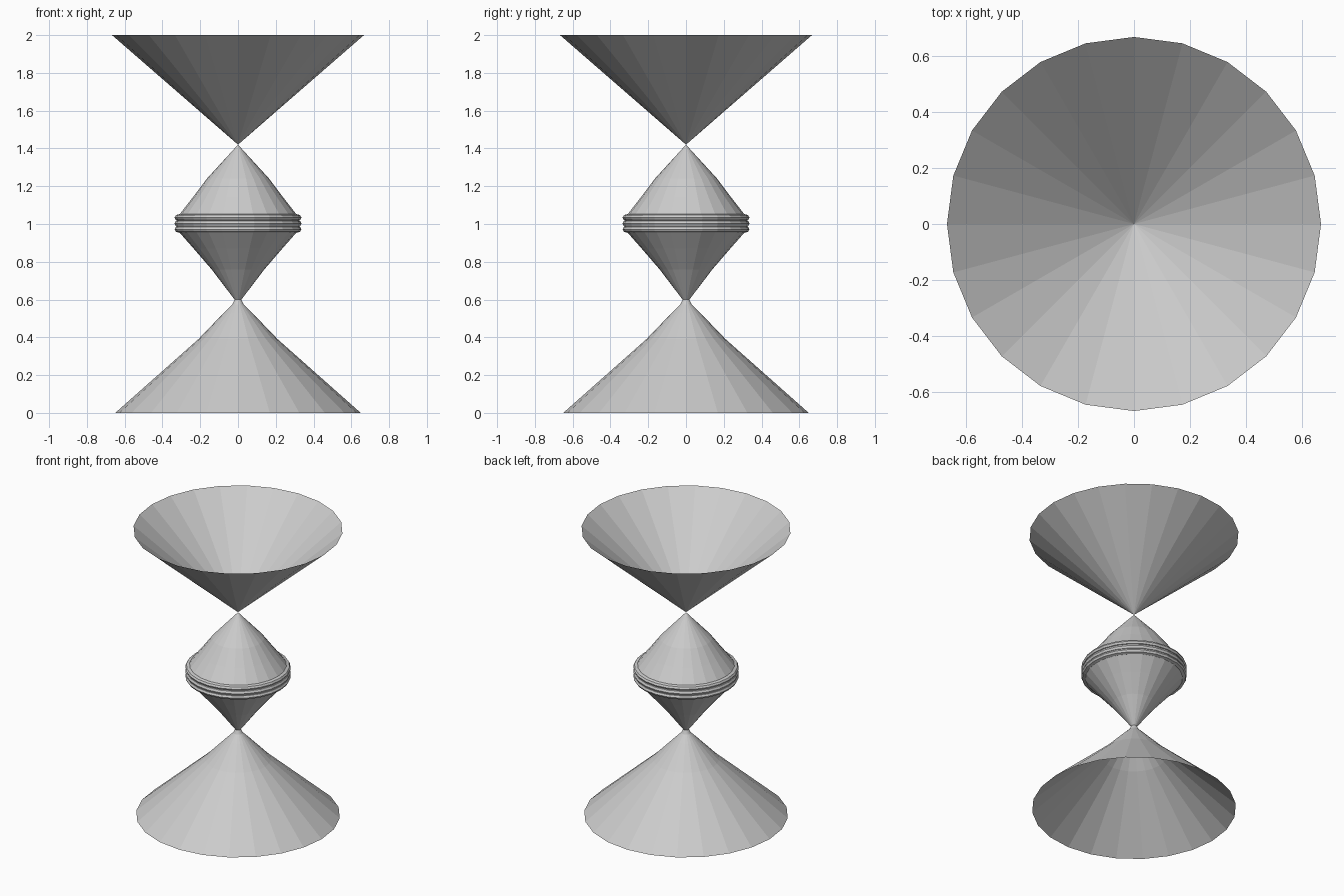
import bpy, bmesh
from math import cos, sin, pi

SIDES = 24

if "Cube" in bpy.data.objects:
    bpy.data.objects.remove(bpy.data.objects["Cube"], do_unlink=True)

grey = bpy.data.materials.new("plain_grey")
grey.use_nodes = True
colour = (0.6, 0.6, 0.6, 1)
grey.diffuse_color = colour
grey.node_tree.nodes["Principled BSDF"].inputs["Base Color"].default_value = colour


def lathe(name, profile, closed=False):
    """Spin (radius, height) points around z; listed bottom to top so faces look outward."""
    bm = bmesh.new()
    rings = []
    for r, z in profile:
        if r == 0:
            rings.append([bm.verts.new((0, 0, z))] * SIDES)
        else:
            rings.append([bm.verts.new((r * cos(2 * pi * i / SIDES), r * sin(2 * pi * i / SIDES), z))
                          for i in range(SIDES)])
    pairs = list(zip(rings, rings[1:]))
    if closed:
        pairs.append((rings[-1], rings[0]))
    for low, high in pairs:
        for i in range(SIDES):
            j = (i + 1) % SIDES
            corners = dict.fromkeys([low[i], low[j], high[j], high[i]])
            bm.faces.new(list(corners))
    mesh = bpy.data.meshes.new(name)
    bm.to_mesh(mesh)
    bm.free()
    mesh.materials.append(grey)
    obj = bpy.data.objects.new(name, mesh)
    bpy.context.collection.objects.link(obj)
    return obj


# Open flared foot, narrowing to a thin neck
lathe("base_cone", [(0.65, 0), (0.21, 0.39), (0.075, 0.53), (0.03, 0.575), (0.018, 0.6)])

# Bulging double-cone body
lathe("body", [(0.018, 0.6), (0.14, 0.76), (0.235, 0.87), (0.31, 0.955), (0.32, 1.0),
               (0.31, 1.05), (0.24, 1.14), (0.165, 1.24), (0, 1.42)])

# Three rolled bands around the waist
for name, z, radius, half in (("lower_band", 0.972, 0.312, 0.018),
                              ("middle_band", 1.002, 0.312, 0.02),
                              ("upper_band", 1.034, 0.312, 0.018)):
    lathe(name, [(radius + 0.024 * cos(a * pi / 4), z + half * sin(a * pi / 4))
                 for a in range(8)], closed=True)

# Open funnel on top
lathe("top_funnel", [(0, 1.42), (0.667, 2.0)])
